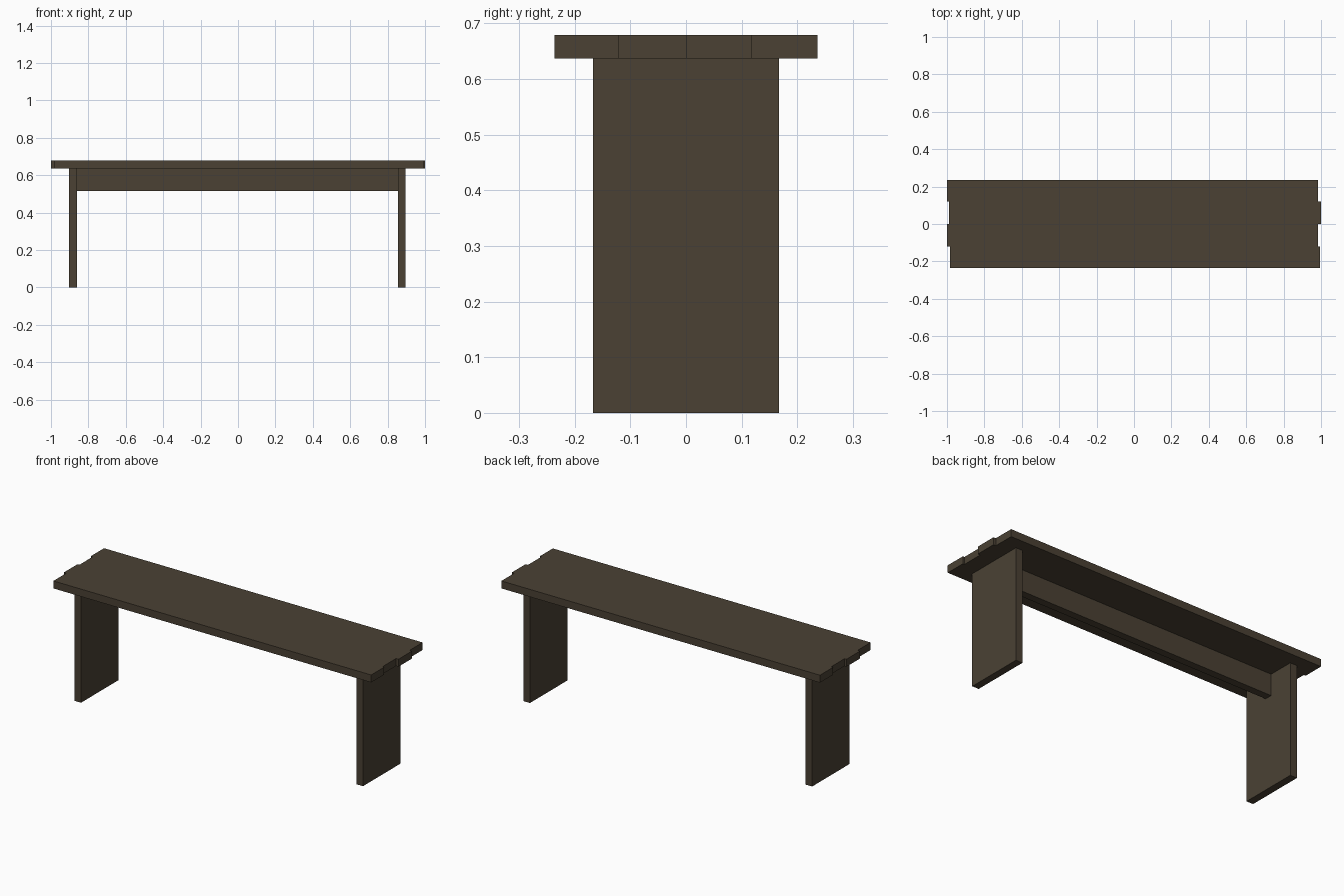
import bpy

if "Cube" in bpy.data.objects:
    bpy.data.objects.remove(bpy.data.objects["Cube"])

wood = bpy.data.materials.new("dark_wood")
wood.diffuse_color = (0.069, 0.053, 0.034, 1)
wood.use_nodes = True
wood.node_tree.nodes["Principled BSDF"].inputs["Base Color"].default_value = wood.diffuse_color


def box(name, x, y, z):
    """Box from (min, max) ranges along each axis."""
    bpy.ops.mesh.primitive_cube_add(size=1)
    ob = bpy.context.object
    ob.name = name
    ob.location = [(a + b) / 2 for a, b in (x, y, z)]
    ob.scale = [b - a for a, b in (x, y, z)]
    bpy.ops.object.transform_apply(location=True, rotation=False, scale=True)
    ob.data.materials.append(wood)
    return ob


SEAT_Z, TOP_Z = 0.637, 0.679

# seat: four staggered planks, front to back
ends = [(-0.985, 0.995), (-1.0, 0.985), (-0.988, 1.0), (-1.0, 0.985)]
edges = [-0.236, -0.12, 0.0, 0.119, 0.236]
for i, x in enumerate(ends):
    box(f"seat_plank_{i + 1}", x, (edges[i], edges[i + 1]), (SEAT_Z, TOP_Z))

# slab legs
for side, x in (("left", (-0.903, -0.861)), ("right", (0.855, 0.896))):
    box(f"{side}_leg", x, (-0.167, 0.167), (0, SEAT_Z))

# single central rail under the seat, between the legs
box("center_rail", (-0.861, 0.855), (-0.021, 0.021), (0.516, SEAT_Z))
